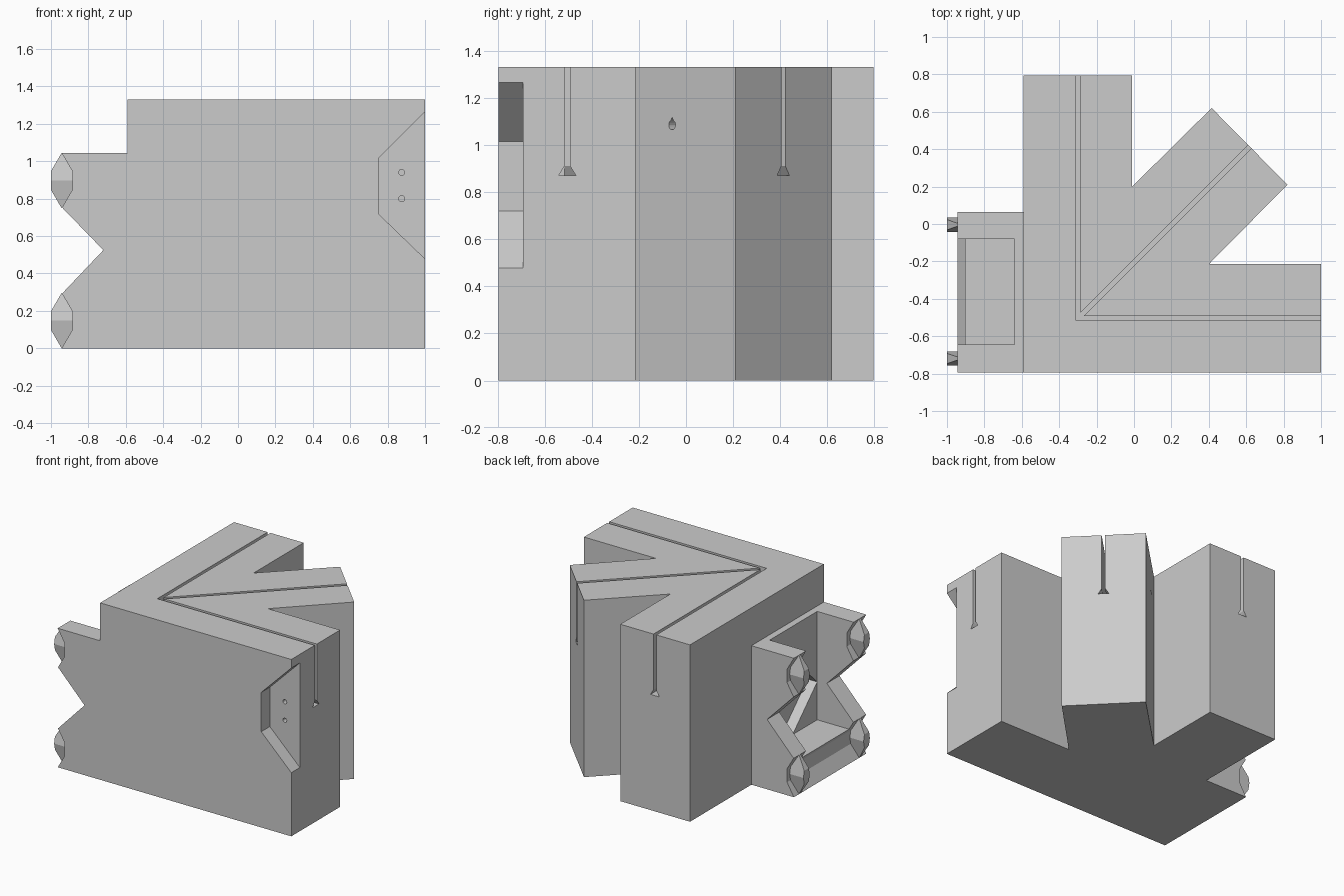
import bpy, bmesh, math
from mathutils import Vector

cube = bpy.data.objects.get("Cube")
if cube:
    bpy.data.objects.remove(cube, do_unlink=True)

X, Y, Z = Vector((1, 0, 0)), Vector((0, 1, 0)), Vector((0, 0, 1))
DIAG = (X + Y).normalized()
CROSS = (X - Y).normalized()

grey = bpy.data.materials.new("light grey")
grey.use_nodes = True
grey.diffuse_color = (0.6, 0.6, 0.6, 1)
grey.node_tree.nodes["Principled BSDF"].inputs["Base Color"].default_value = (0.6, 0.6, 0.6, 1)


def finish(name, bm):
    bmesh.ops.recalc_face_normals(bm, faces=bm.faces)
    mesh = bpy.data.meshes.new(name)
    bm.to_mesh(mesh)
    bm.free()
    mesh.materials.append(grey)
    obj = bpy.data.objects.new(name, mesh)
    bpy.context.collection.objects.link(obj)
    return obj


def prism(name, outline, u, v, w, lo, hi, origin=Vector()):
    """Outline in the u-v plane, extruded along w from lo to hi."""
    bm = bmesh.new()
    face = bm.faces.new([bm.verts.new(origin + u * a + v * b + w * lo) for a, b in outline])
    new = bmesh.ops.extrude_face_region(bm, geom=[face])["geom"]
    bmesh.ops.translate(bm, vec=w * (hi - lo), verts=[g for g in new if isinstance(g, bmesh.types.BMVert)])
    return finish(name, bm)


def rect(a0, a1, b0, b1):
    return [(a0, b0), (a1, b0), (a1, b1), (a0, b1)]


def cut(target, cutters):
    for c in cutters:
        mod = target.modifiers.new("cut", "BOOLEAN")
        mod.operation, mod.solver, mod.object = "DIFFERENCE", "EXACT", c
        bpy.context.view_layer.objects.active = target
        bpy.ops.object.modifier_apply(modifier=mod.name)


# Three-armed body
plan = [(-0.59, -0.795), (1, -0.795), (1, -0.215), (0.4, -0.215), (0.82, 0.21),
        (0.415, 0.62), (-0.01, 0.2), (-0.01, 0.795), (-0.59, 0.795)]
body = prism("body", plan, X, Y, Z, 0, 1.33)

# Flared slots that run along the arms from one corner
half_slot = [(0.012, 1.4), (0.012, 0.91), (0.037, 0.87)]
slot = half_slot + [(-a, b) for a, b in reversed(half_slot)]
corner = Vector((-0.298, -0.504, 0))
cutters = [prism("slot_cutter", slot, side, Z, along, start, 1.5, corner)
           for side, along, start in ((Y, X, -0.012), (X, Y, -0.012), (CROSS, DIAG, 0))]

# Front pocket with two pin holes
pocket = [(0.75, 0.72), (0.75, 1.015), (1.05, 1.315), (1.05, 0.43)]
cutters.append(prism("pocket_cutter", pocket, X, Z, Y, -0.9, -0.693))


def ring(radius, count):
    return [(radius * math.cos(i * math.tau / count), radius * math.sin(i * math.tau / count))
            for i in range(count)]


for z in (0.8, 0.94):
    cutters.append(prism("pin_cutter", ring(0.016, 16), X, Z, Y, -0.75, -0.6, Vector((0.875, 0, z))))

# Teardrop hole across the diagonal arm
drop = [p if i != 4 else (0, 0.033) for i, p in enumerate(ring(0.02, 16))]
cutters.append(prism("drop_cutter", drop, DIAG, Z, CROSS, -0.7, 0.05, Vector((0.555, -0.06, 1.085))))

# Side bracket with a V notch in its profile
profile = [(-0.59, 0), (-0.943, 0), (-0.943, 0.29), (-0.72, 0.525), (-0.943, 0.755),
           (-0.943, 1.045), (-0.59, 1.045)]
bracket = prism("side_bracket", profile, X, Z, Y, -0.795, 0.065)

# Open bay and the diamond recess in its back wall
bay = prism("bay_cutter", rect(-1.1, -0.64, -0.645, -0.08), X, Y, Z, 0.23, 1.2)
diamond = [(-0.645, 0.515), (-0.3625, 0.24), (-0.08, 0.515), (-0.3625, 0.79)]
recess = prism("recess_cutter", diamond, Y, Z, X, -0.7, -0.56)
cutters.append(recess)

# Hexagonal clip seats and ridged clips
half = [(0, 0.148), (0.057, 0.05), (0.057, 0), (0.057, -0.05)]
seat = half + [(-a, -b) for a, b in half]
bracket_cutters = [bay, recess]


def clip(name, y, z):
    bm = bmesh.new()
    sides = [[bm.verts.new((-0.943 + a, y + s * (0.0375 - 0.2 * abs(b)), z + b)) for a, b in seat]
             for s in (-1, 1)]
    for side in sides:
        bm.faces.new([side[i] for i in (6, 7, 0, 1, 2)])
        bm.faces.new(side[2:7])
    for i in range(8):
        j = (i + 1) % 8
        bm.faces.new((sides[0][i], sides[0][j], sides[1][j], sides[1][i]))
    return finish(name, bm)


for level, z in (("lower", 0.148), ("upper", 0.897)):
    bracket_cutters.append(prism("seat_cutter", seat, X, Z, Y, -0.9, 0.2, Vector((-0.943, 0, z))))
    for end, y in (("front", -0.719), ("back", -0.004)):
        clip(f"{level}_{end}_clip", y, z)

cut(body, cutters)
cut(bracket, bracket_cutters)
for c in set(cutters + bracket_cutters):
    bpy.data.objects.remove(c, do_unlink=True)
